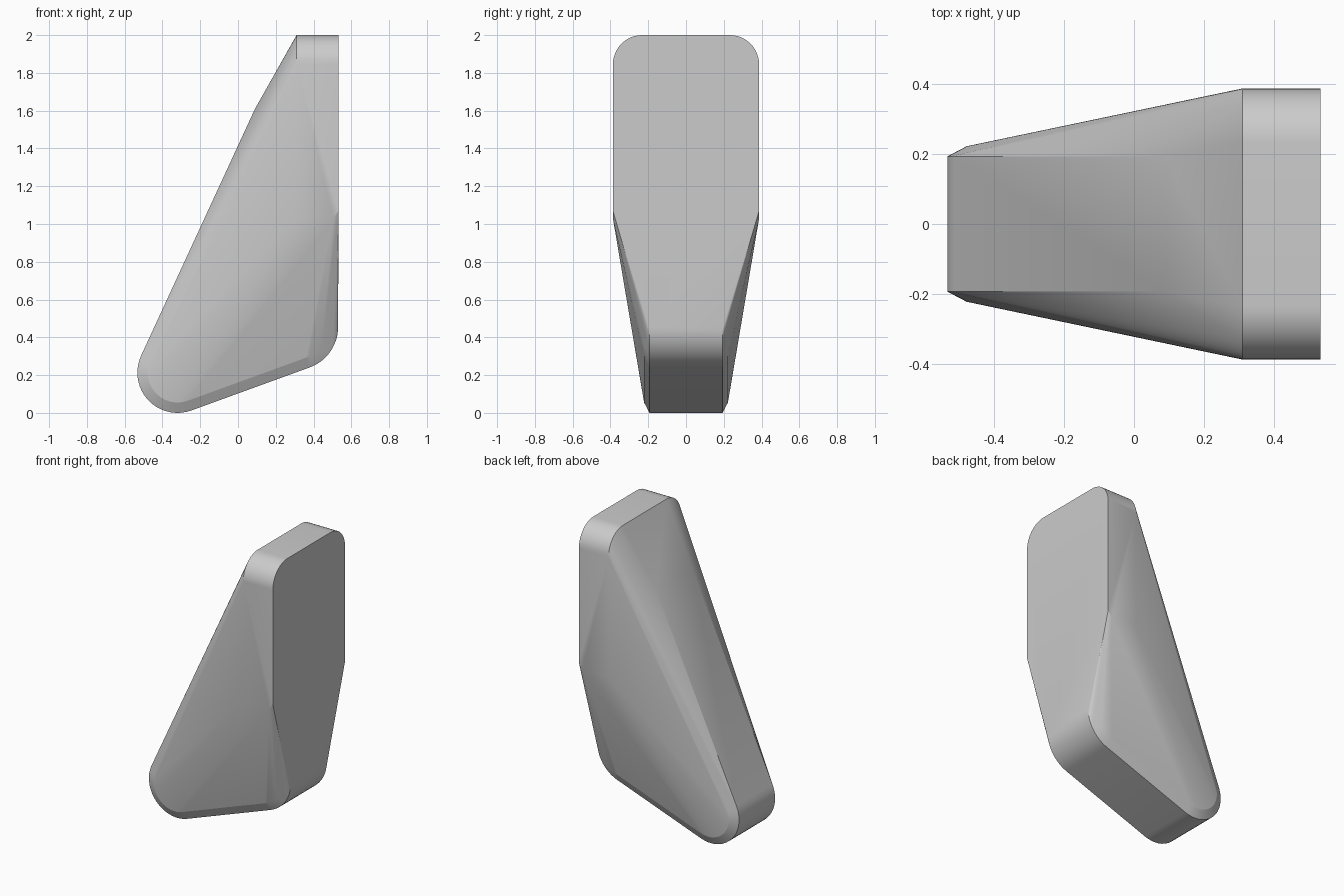
import bpy, bmesh, math

if "Cube" in bpy.data.objects:
    bpy.data.objects.remove(bpy.data.objects["Cube"])

def arc(cx, cz, r, a0, a1, n):
    """Points on a circular arc, angles in degrees."""
    return [(cx + r * math.cos(math.radians(a0 + (a1 - a0) * i / n)),
             cz + r * math.sin(math.radians(a0 + (a1 - a0) * i / n)))
            for i in range(n + 1)]

points = []
for s in (-1, 1):
    # narrow side profile with rounded toe and heel, plus its bevelled inset
    for y, inset in ((0.193, 0), (0.222, 0.055)):
        toe = arc(-0.32, 0.213, 0.213 - inset, 155, 290, 18)
        heel = arc(0.302, 0.455, 0.228 - inset, 290, 360, 12)
        points += [(x, s * y, z) for x, z in toe + heel]
    points.append((0.09, s * 0.193, 1.61))
    # wide back plate with rounded upper corners
    for x in (0.31, 0.532):
        points += [(x, s * y, z) for y, z in arc(0.232, 1.845, 0.155, 0, 90, 12)]
    points += [(0.31, s * 0.387, 1.03), (0.505, s * 0.387, 1.03), (0.532, s * 0.387, 1.07)]

# skin both profiles into one tapered body
bm = bmesh.new()
for p in points:
    bm.verts.new(p)
hull = bmesh.ops.convex_hull(bm, input=bm.verts[:])
loose = [v for v in bm.verts if not v.link_faces]
bmesh.ops.delete(bm, geom=loose, context='VERTS')
bmesh.ops.dissolve_limit(bm, angle_limit=math.radians(0.3), verts=bm.verts[:], edges=bm.edges[:])
bmesh.ops.recalc_face_normals(bm, faces=bm.faces[:])

mesh = bpy.data.meshes.new("tapered_body")
bm.to_mesh(mesh)
bm.free()
body = bpy.data.objects.new("tapered_body", mesh)
bpy.context.collection.objects.link(body)
bpy.context.view_layer.objects.active = body
body.select_set(True)
bpy.ops.object.shade_smooth_by_angle(angle=math.radians(12))
